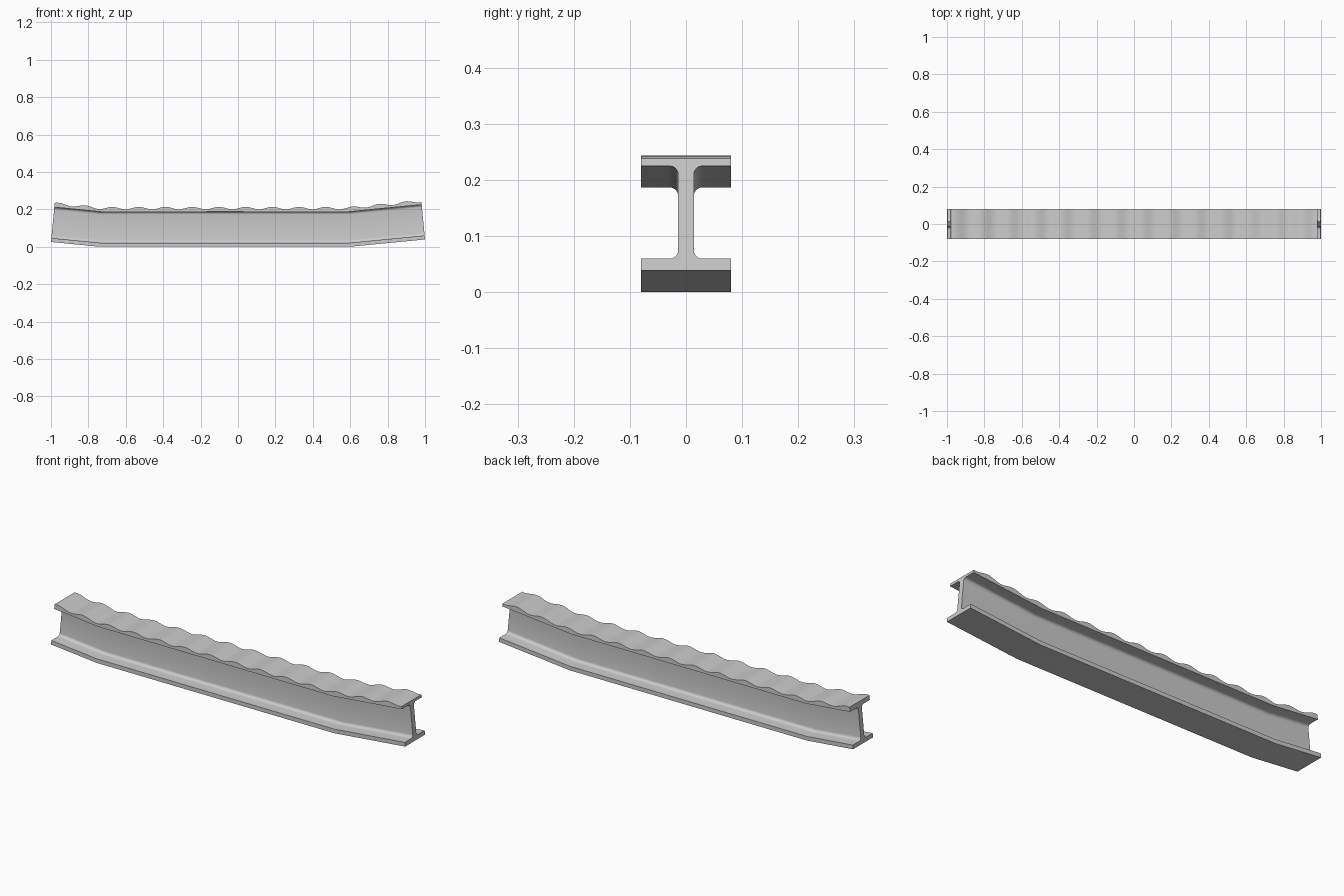
import bpy, bmesh, math

if "Cube" in bpy.data.objects:
    bpy.data.objects.remove(bpy.data.objects["Cube"])

HALF_W, HALF_WEB, RAD = 0.08, 0.014, 0.015
LOW, HIGH, TOP = 0.021, 0.187, 0.2065      # flange inner faces and mean top height
SLOPE = 0.097                              # upward bend of both ends
KINK_L, KINK_R = -0.74, 0.60
SEGMENTS = 224


def fillet(cz, a0, a1, n=5):
    """Rounded corner between web and flange on the +y side."""
    cy = HALF_WEB + RAD
    return [(cy + RAD * math.cos(math.radians(a0 + (a1 - a0) * i / n)),
             cz + RAD * math.sin(math.radians(a0 + (a1 - a0) * i / n)))
            for i in range(n + 1)]


# I-shaped cross-section, right half then mirrored
half = [(HALF_W, 0), (HALF_W, LOW)]
half += fillet(LOW + RAD, 270, 180) + fillet(HIGH - RAD, 180, 90)
half += [(HALF_W, HIGH), (HALF_W, TOP)]
profile = half + [(-y, z) for y, z in reversed(half)]


def lerp(x, x0, x1, a, b):
    return a + (b - a) * (x - x0) / (x1 - x0)


def place(x, h):
    """Point at height h above the bent bottom line, mitred at the kinks."""
    if x < KINK_L:
        z = (KINK_L - x) * SLOPE
        tilt = lerp(x, -1, KINK_L, SLOPE, SLOPE / 2)
    elif x > KINK_R:
        z = (x - KINK_R) * SLOPE
        tilt = lerp(x, KINK_R, 1, -SLOPE / 2, -SLOPE)
    else:
        z = 0
        tilt = lerp(x, KINK_L, KINK_R, SLOPE / 2, -SLOPE / 2)
    px = x + h * math.sin(tilt)
    if h == TOP:                           # rippled top surface
        h += 0.0065 * math.cos(2 * math.pi * (px - 0.041) / 0.1429)
    return x + h * math.sin(tilt), z + h * math.cos(tilt)


# Sweep the section along the beam
stations = sorted([-1 + 2 * i / SEGMENTS for i in range(SEGMENTS + 1)] + [KINK_L, KINK_R])
stations = [x for i, x in enumerate(stations) if i == 0 or x - stations[i - 1] > 1e-5]
bm = bmesh.new()
rings = []
for x in stations:
    ring = []
    for y, h in profile:
        px, pz = place(x, h)
        ring.append(bm.verts.new((px, y, pz)))
    rings.append(ring)
n = len(profile)
for a, b in zip(rings, rings[1:]):
    for j in range(n):
        k = (j + 1) % n
        bm.faces.new((a[j], b[j], b[k], a[k]))
bm.faces.new(rings[0])
bm.faces.new(rings[-1])
bmesh.ops.recalc_face_normals(bm, faces=bm.faces)

mesh = bpy.data.meshes.new("bent_beam")
bm.to_mesh(mesh)
bm.free()
beam = bpy.data.objects.new("bent_beam", mesh)
bpy.context.collection.objects.link(beam)
bpy.context.view_layer.objects.active = beam
beam.select_set(True)
bpy.ops.object.shade_smooth_by_angle(angle=math.radians(30))
